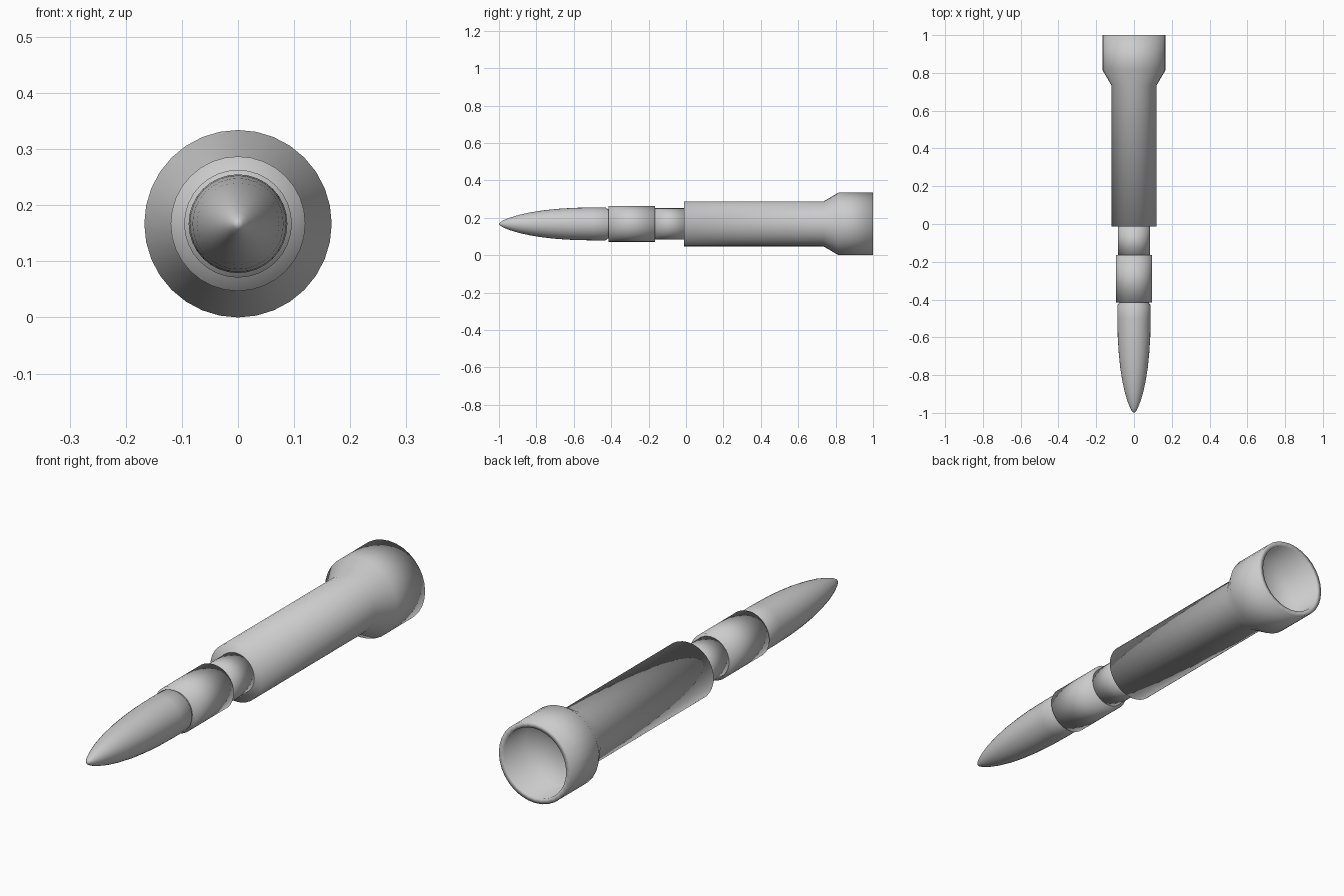
import bpy, bmesh, math

if "Cube" in bpy.data.objects:
    bpy.data.objects.remove(bpy.data.objects["Cube"])

AXIS_Z = 0.167
SIDES = 32


def lathe(name, profile):
    """Revolve (y, radius) points about the long axis; radius 0 makes a pole."""
    bm = bmesh.new()
    rings = []
    for y, r in profile:
        n = 1 if r == 0 else SIDES
        rings.append([bm.verts.new((r * math.sin(2 * math.pi * i / SIDES), y,
                                    AXIS_Z + r * math.cos(2 * math.pi * i / SIDES)))
                      for i in range(n)])
    for a, b in zip(rings, rings[1:]):
        for i in range(SIDES):
            j = (i + 1) % SIDES
            quad = [a[i % len(a)], a[j % len(a)], b[j % len(b)], b[i % len(b)]]
            bm.faces.new(list(dict.fromkeys(quad)))
    bmesh.ops.recalc_face_normals(bm, faces=bm.faces)
    for f in bm.faces:
        f.smooth = True
    mesh = bpy.data.meshes.new(name)
    bm.to_mesh(mesh)
    bm.free()
    obj = bpy.data.objects.new(name, mesh)
    bpy.context.collection.objects.link(obj)
    return obj


# Pointed nose with a small chamfer at its base
lathe("nose_cone", [(-1, 0), (-0.992, 0.01), (-0.975, 0.02), (-0.94, 0.034), (-0.89, 0.049),
                    (-0.83, 0.062), (-0.76, 0.073), (-0.68, 0.081), (-0.6, 0.086),
                    (-0.5, 0.088), (-0.43, 0.088), (-0.418, 0.079), (-0.41, 0.079), (-0.41, 0)])

# Collar behind the nose
lathe("collar", [(-0.415, 0), (-0.415, 0.096), (-0.165, 0.096), (-0.165, 0)])

# Narrow neck
lathe("neck", [(-0.17, 0), (-0.17, 0.084), (-0.005, 0.084), (-0.005, 0)])

# Main tube flaring into a hollow tail
lathe("body", [(-0.012, 0), (-0.012, 0.12), (0.735, 0.12), (0.815, 0.167), (1, 0.167),
               (1, 0.145), (0.86, 0.145), (0.86, 0)])
